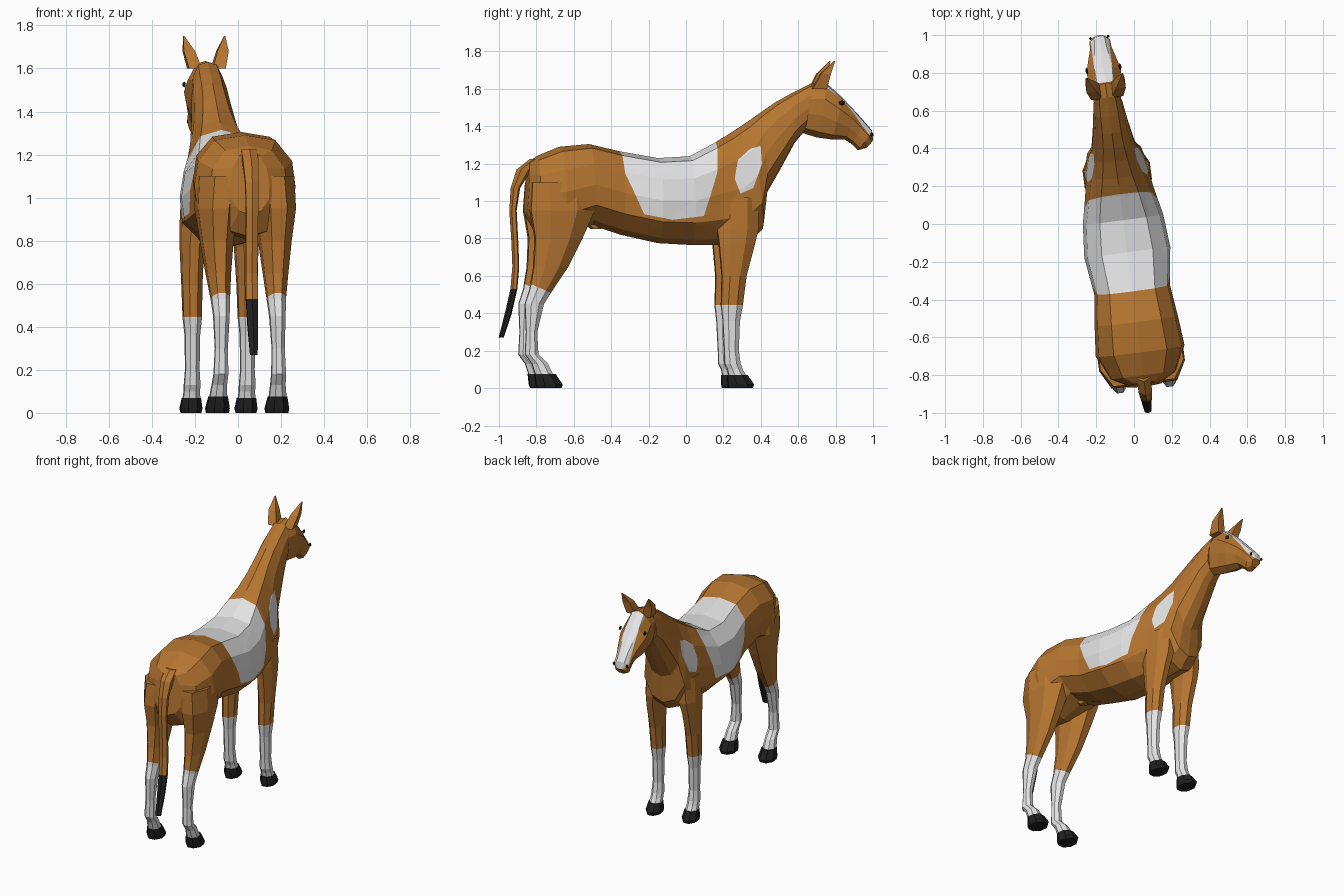
import bpy, bmesh, math
from mathutils import Vector

if "Cube" in bpy.data.objects:
    bpy.data.objects.remove(bpy.data.objects["Cube"])


def material(name, rgb):
    m = bpy.data.materials.new(name)
    m.diffuse_color = (*rgb, 1)
    m.use_nodes = True
    m.node_tree.nodes["Principled BSDF"].inputs["Base Color"].default_value = m.diffuse_color
    return m


MATS = [material("chestnut_brown", (0.47, 0.18, 0.03)),
        material("white_hair", (0.78, 0.78, 0.78)),
        material("black_hoof", (0.014, 0.014, 0.014))]
BROWN, WHITE, BLACK = range(3)


def loft(rings):
    """Skin a list of closed rings and cap both ends."""
    bm = bmesh.new()
    vs = [[bm.verts.new(p) for p in r] for r in rings]
    n = len(vs[0])
    for a, b in zip(vs, vs[1:]):
        for i in range(n):
            bm.faces.new((a[i], a[(i + 1) % n], b[(i + 1) % n], b[i]))
    bm.faces.new(vs[0])
    bm.faces.new(vs[-1])
    bmesh.ops.recalc_face_normals(bm, faces=bm.faces[:])
    return bm


def finish(bm, name, mat=None):
    """Stand the part in the slightly turned pose and make the object."""
    for v in bm.verts:
        x, y, z = v.co
        v.co = (x - 0.055 - 0.13 * y, y + 0.13 * x, z)
    if mat is not None:
        for f in bm.faces:
            f.material_index = mat
    me = bpy.data.meshes.new(name)
    bm.to_mesh(me)
    bm.free()
    for m in MATS:
        me.materials.append(m)
    ob = bpy.data.objects.new(name, me)
    bpy.context.collection.objects.link(ob)
    return ob


def paint(bm, planes, mat):
    """Cut the mesh along planes (point, outward normal), colour what is inside."""
    faces = bm.faces[:]
    for co, no in planes:
        co, no = Vector(co), Vector(no)
        edges = {e for f in faces for e in f.edges}
        verts = {v for f in faces for v in f.verts}
        r = bmesh.ops.bisect_plane(bm, geom=faces + list(edges) + list(verts),
                                   dist=1e-5, plane_co=co, plane_no=no)
        faces = [f for f in r["geom"] if isinstance(f, bmesh.types.BMFace)
                 and (f.calc_center_median() - co).dot(no) < 0]
    for f in faces:
        f.material_index = mat


def side_polygon(pts):
    """Planes of a convex counter-clockwise outline in the side view."""
    return [((0, a[0], a[1]), (0, b[1] - a[1], a[0] - b[0]))
            for a, b in zip(pts, pts[1:] + pts[:1])]


def section(ring, pattern):
    """Symmetric ring between a top and a bottom point."""
    yt, zt, yb, zb, wt, wb = ring
    half = [((wt + (wb - wt) * t) * w, yt + (yb - yt) * t, zt + (zb - zt) * t)
            for t, w in pattern]
    pts = [(0, yt, zt)] + half + [(0, yb, zb)]
    return pts + [(-x, y, z) for x, y, z in reversed(half)]


def oval(xc, yc, z, rx, ry, n=8):
    k = 1 / math.cos(math.pi / n)
    return [(xc + rx * k * math.cos(math.tau * (i + .5) / n),
             yc + ry * k * math.sin(math.tau * (i + .5) / n), z) for i in range(n)]


# Body and neck: top y z, bottom y z, upper and lower half width
BODY = [(-.84, 1.21, -.86, .92, .08, .10),
        (-.80, 1.24, -.80, .82, .18, .18),
        (-.68, 1.29, -.66, .81, .235, .235),
        (-.52, 1.305, -.50, .87, .22, .22),
        (-.35, 1.265, -.35, .82, .20, .20),
        (-.15, 1.23, -.15, .775, .225, .23),
        (.02, 1.24, .03, .765, .205, .22),
        (.15, 1.31, .18, .765, .165, .20),
        (.24, 1.365, .34, .78, .13, .19),
        (.33, 1.425, .41, .85, .105, .17),
        (.40, 1.475, .43, 1.04, .09, .135),
        (.48, 1.53, .51, 1.18, .08, .115),
        (.57, 1.58, .58, 1.31, .078, .095),
        (.67, 1.63, .63, 1.37, .07, .08)]
body = loft([section(r, [(.05, .6), (.25, .93), (.5, 1), (.75, .93), (.94, .5)]) for r in BODY])
paint(body, side_polygon([(-.25, .93), (-.1, .9), (.07, .92), (.145, 1.15),
                          (.165, 1.4), (-.365, 1.4), (-.35, 1.15)]), WHITE)
paint(body, side_polygon([(.27, 1.04), (.34, 1.07), (.39, 1.2), (.385, 1.295),
                          (.33, 1.28), (.26, 1.22), (.24, 1.12)]), WHITE)
finish(body, "body_and_neck")

# Head with a white blaze
HEAD = [(.66, 1.625, .62, 1.365, .07, .075),
        (.745, 1.635, .70, 1.34, .085, .08),
        (.83, 1.56, .775, 1.33, .095, .08),
        (.90, 1.485, .85, 1.328, .075, .06),
        (.95, 1.43, .885, 1.305, .06, .05),
        (.993, 1.38, .92, 1.272, .056, .05),
        (1.0, 1.33, .965, 1.285, .035, .03)]
head = loft([section(r, [(.05, .5), (.3, 1), (.6, .9), (.9, .6)]) for r in HEAD])
paint(head, [((.048, 0, 0), (1, 0, 0)), ((-.048, 0, 0), (-1, 0, 0)),
             ((0, .75, 0), (0, -1, 0)), ((0, .98, 1.35), (0, -1, -1))], WHITE)
finish(head, "head")

# Leg rings: z, x centre, y centre, x radius, y radius
HIND = [(1.10, .12, -.68, .10, .16), (.95, .135, -.68, .092, .17),
        (.80, .135, -.70, .072, .125), (.65, .133, -.74, .055, .092),
        (.53, .13, -.79, .042, .062), (.45, .13, -.828, .036, .05),
        (.30, .132, -.843, .029, .029), (.18, .134, -.843, .033, .035),
        (.13, .136, -.80, .034, .042), (.07, .138, -.775, .04, .047)]
FORE = [(1.02, .10, .26, .07, .11), (.85, .118, .26, .06, .11),
        (.77, .126, .255, .052, .095), (.60, .128, .24, .046, .065),
        (.44, .128, .228, .042, .057), (.36, .128, .225, .034, .045),
        (.20, .128, .226, .032, .038), (.13, .128, .232, .037, .042),
        (.10, .128, .245, .036, .04), (.06, .128, .26, .04, .046)]
for side, s in (("left", -1), ("right", 1)):
    for kind, rings, cut, hoof in (
            ("hind", HIND, ((0, -.79, .53), (0, .45, 1)),
             [(.075, -.772, .043, .055), (.02, -.75, .054, .07), (0, -.75, .05, .064)]),
            ("front", FORE, ((0, .23, .445), (0, 0, 1)),
             [(.07, .258, .042, .053), (.02, .276, .05, .069), (0, .275, .045, .064)])):
        leg = loft([oval(s * x, y, z, rx, ry) for z, x, y, rx, ry in rings])
        paint(leg, [cut], WHITE)
        finish(leg, f"{side}_{kind}_leg")
        hx = rings[-1][1] * s
        finish(loft([oval(hx, y, z, rx, ry) for z, y, rx, ry in hoof]),
               f"{side}_{kind}_hoof", BLACK)

    # Ears
    ear = loft([oval(s * .055, .705, 1.60, .03, .038, 4),
                oval(s * .078, .735, 1.68, .026, .026, 4),
                oval(s * .095, .783, 1.75, .003, .003, 4)])
    finish(ear, f"{side}_ear")

    # Eyes and nostrils
    for name, co, size in (("eye", (.088, .822, 1.525), (.008, .018, .014)),
                           ("nostril", (.047, .988, 1.355), (.008, .009, .013))):
        bm = bmesh.new()
        bmesh.ops.create_icosphere(bm, subdivisions=1, radius=1)
        for v in bm.verts:
            v.co = [c * k + o for c, k, o in zip(v.co, size, (s * co[0], co[1], co[2]))]
        finish(bm, f"{side}_{name}", BLACK)

# Tail: z, y, x radius, y radius
TAIL = [(1.225, -.80, .035, .03), (1.17, -.865, .036, .035), (1.07, -.912, .03, .022),
        (.95, -.925, .028, .017), (.78, -.915, .027, .016), (.65, -.91, .027, .016),
        (.53, -.92, .028, .016), (.40, -.95, .024, .016), (.27, -.988, .017, .012)]
tail = loft([oval(0, y, z, rx, ry, 6) for z, y, rx, ry in TAIL])
paint(tail, [((0, 0, .529), (0, 0, 1))], BLACK)
finish(tail, "tail")

# Sheath under the belly
finish(loft([oval(0, -.53, .90, .03, .04, 6), oval(0, -.48, .85, .02, .025, 6)]), "sheath")
